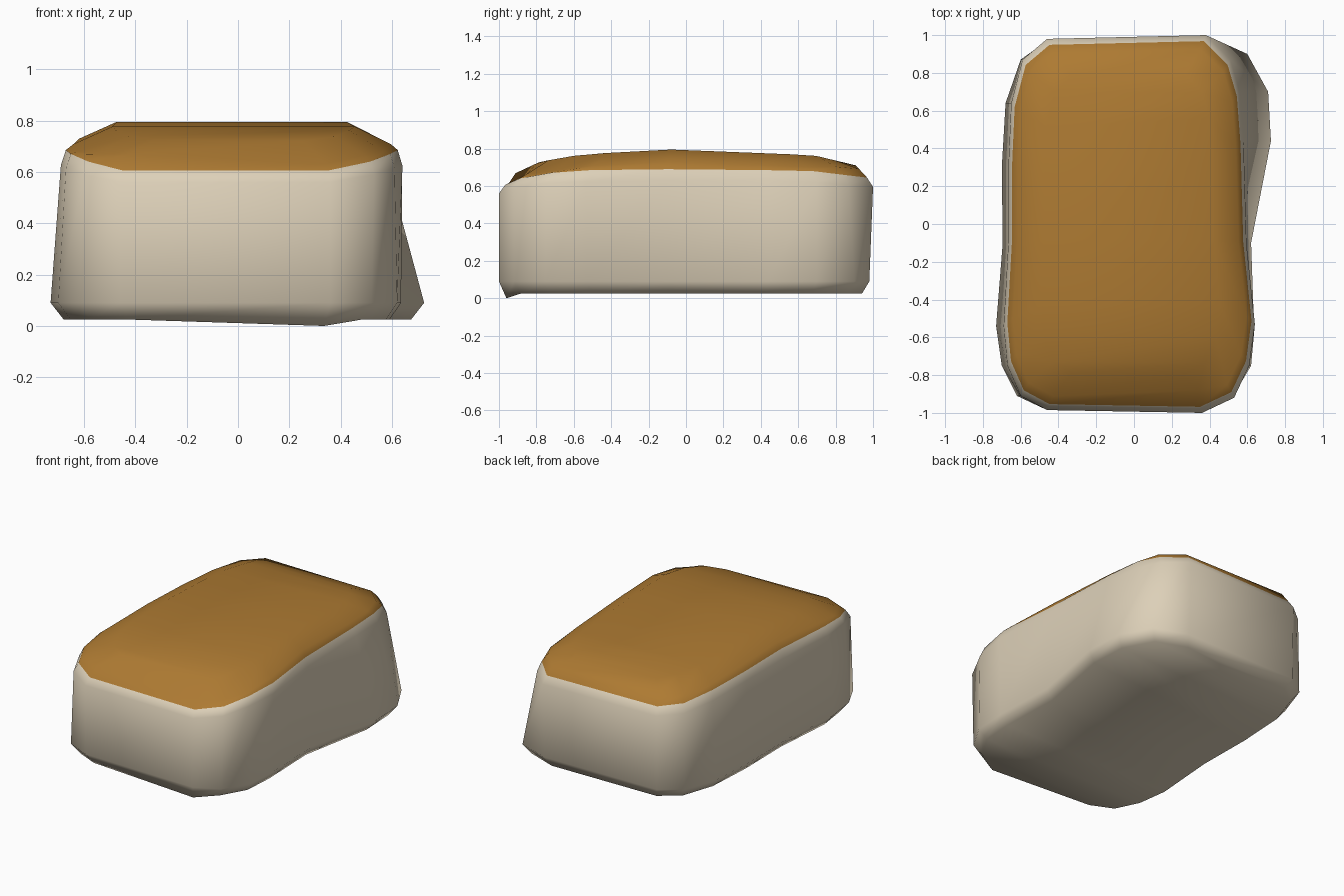
import bpy, bmesh

if "Cube" in bpy.data.objects:
    bpy.data.objects.remove(bpy.data.objects["Cube"])

def material(name, rgb):
    m = bpy.data.materials.new(name)
    m.diffuse_color = (*rgb, 1)
    m.use_nodes = True
    m.node_tree.nodes["Principled BSDF"].inputs["Base Color"].default_value = m.diffuse_color
    return m

# Half outlines from front to back: left and right sides, as (x, y)
LOW_L = [(-.46, -.98), (-.62, -.91), (-.70, -.75), (-.73, -.54), (-.695, -.1),
         (-.70, .3), (-.68, .64), (-.60, .87), (-.46, .97)]
LOW_R = [(.36, -1.0), (.52, -.92), (.62, -.75), (.635, -.53), (.62, -.1),
         (.725, .44), (.71, .70), (.60, .90), (.38, .98)]
UP_L = [(-.46, -.985), (-.60, -.91), (-.67, -.75), (-.69, -.54), (-.665, -.1),
        (-.665, .3), (-.65, .64), (-.59, .87), (-.46, .98)]
UP_R = [(.36, -1.0), (.53, -.92), (.61, -.75), (.64, -.53), (.595, -.1),
        (.58, .44), (.56, .70), (.51, .87), (.38, 1.0)]
TOP = [(-1, .57), (-.93, .66), (-.78, .73), (-.55, .77), (-.08, .795),
       (.68, .765), (.91, .71), (1, .60)]
SIDE = [0, .5, 1, 1, 1, 1, 1, .5, 0]          # how far each row is on the flank
WALL_Z = [.56, .59, .615, .625, .63, .63, .62, .605, .595]
EDGE_Z = [.605, .64, .67, .685, .69, .685, .68, .66, .645]

def top_z(y):
    for (y0, z0), (y1, z1) in zip(TOP, TOP[1:]):
        if y <= y1:
            return z0 + (z1 - z0) * (y - y0) / (y1 - y0)
    return TOP[-1][1]

bm = bmesh.new()

def ring(left, right, sx, sy, zfun):
    """One closed loop of vertices, kept as a left and a right half."""
    return [[bm.verts.new((x * sx, y * sy, zfun(i, y * sy))) for i, (x, y) in enumerate(h)]
            for h in (left, right)]

rings = [
    ring(LOW_L, LOW_R, .93, .96, lambda i, y: .025),
    ring(LOW_L, LOW_R, 1, 1, lambda i, y: .09),
    ring(UP_L, UP_R, 1, 1, lambda i, y: WALL_Z[i]),
    ring(UP_L, UP_R, .972, .968, lambda i, y: EDGE_Z[i]),
    ring(UP_L, UP_R, .93, .925, lambda i, y: top_z(y) - .065 * SIDE[i]),
    ring(UP_L, UP_R, .71, .80, lambda i, y: top_z(y)),
]
rings[0][1][0].co.z = 0                        # low front corner
rings[4][1][0].co = (.34, -.88, .63)           # small dent at the front of the crust

# Walls and rounded shoulder
for k, (a, b) in enumerate(zip(rings, rings[1:])):
    la, lb = a[1] + a[0][::-1], b[1] + b[0][::-1]
    for i in range(len(la)):
        j = (i + 1) % len(la)
        f = bm.faces.new((la[i], la[j], lb[j], lb[i]))
        f.material_index = 1 if k >= 3 else 0

# Underside and top, bridged left to right
for (left, right), mat in ((rings[0], 0), (rings[-1], 1)):
    for i in range(len(left) - 1):
        f = bm.faces.new((left[i], right[i], right[i + 1], left[i + 1]))
        f.material_index = mat

bmesh.ops.recalc_face_normals(bm, faces=bm.faces)
for f in bm.faces:
    f.smooth = True
mesh = bpy.data.meshes.new("bread_block")
bm.to_mesh(mesh)
bm.free()
mesh.materials.append(material("cream crumb", (.72, .63, .48)))
mesh.materials.append(material("brown crust", (.42, .195, .032)))
bpy.context.collection.objects.link(bpy.data.objects.new("bread_block", mesh))
